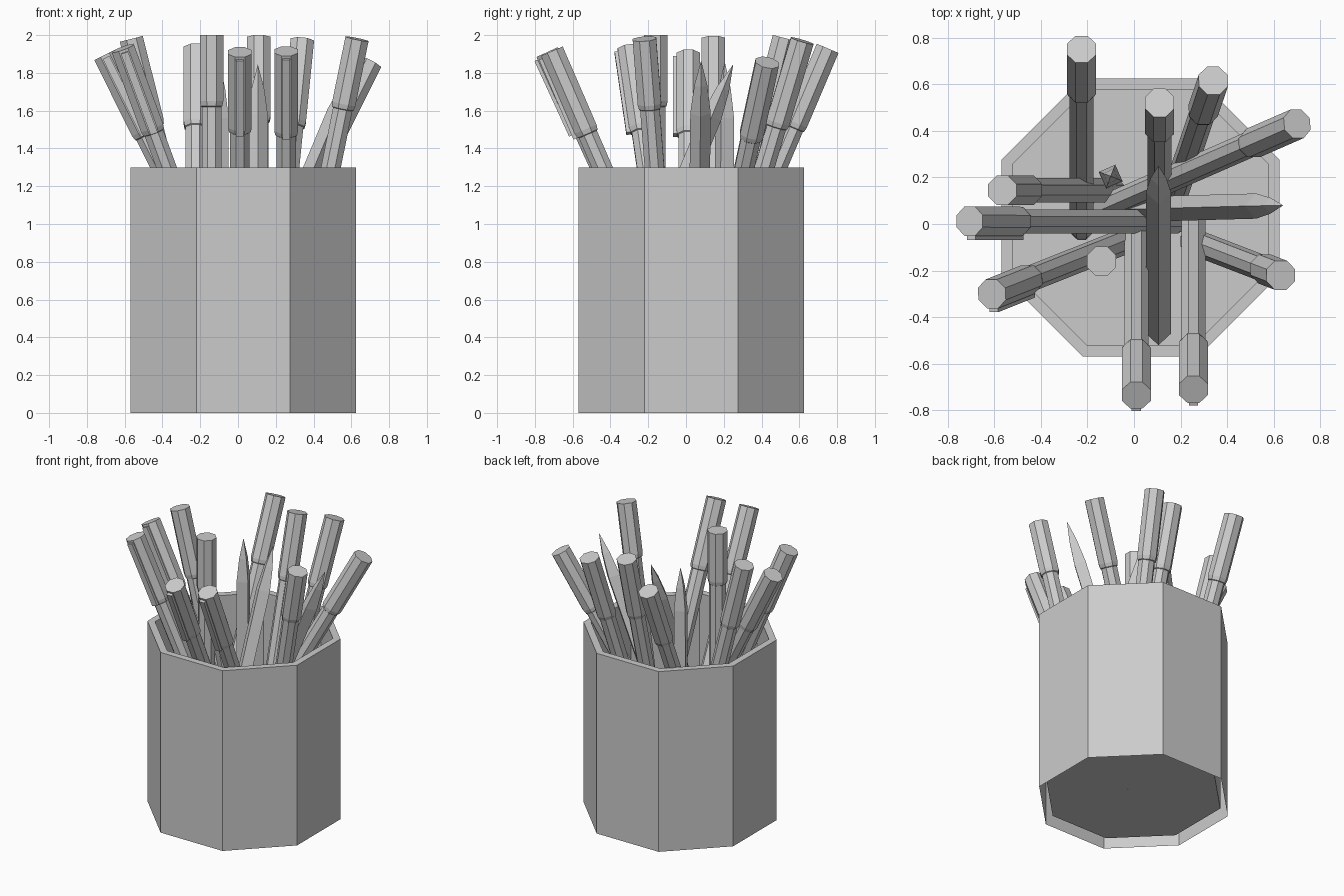
import bpy, bmesh, math
from mathutils import Vector, Matrix

if "Cube" in bpy.data.objects:
    bpy.data.objects.remove(bpy.data.objects["Cube"])


def lathe(bm, profile, sides, phase, mat=Matrix()):
    """Stack polygon rings (radius, z); radius 0 makes a point. Ends are capped."""
    rings = []
    for r, z in profile:
        n = sides if r > 0 else 1
        rings.append([bm.verts.new(mat @ Vector((r * math.cos(phase + 2 * math.pi * i / sides),
                                                 r * math.sin(phase + 2 * math.pi * i / sides), z)))
                      for i in range(n)])
    for a, b in zip(rings, rings[1:]):
        for i in range(sides):
            j = (i + 1) % sides
            if len(b) == 1:
                bm.faces.new((a[i], a[j], b[0]))
            else:
                bm.faces.new((a[i], a[j], b[j], b[i]))
    return rings


def finish(bm, name):
    me = bpy.data.meshes.new(name)
    bm.to_mesh(me)
    bm.free()
    ob = bpy.data.objects.new(name, me)
    bpy.context.collection.objects.link(ob)
    return ob


def frame(base, top):
    """Local frame with z along the stick and -y kept towards the front."""
    base, top = Vector(base), Vector(top)
    z = (top - base).normalized()
    x = Vector((0, 1, 0)).cross(z).normalized()
    y = z.cross(x)
    m = Matrix((x, y, z)).transposed().to_4x4()
    m.translation = base
    return m, (top - base).length


def pen(name, base, top, cap_len, clip):
    m, L = frame(base, top)
    bm = bmesh.new()
    c = L - cap_len
    # barrel, narrow joint groove, then wider cap
    rings = lathe(bm, [(0.045, 0), (0.056, 0.05), (0.056, c), (0.062, c + 0.004),
                       (0.0676, c + 0.03), (0.0676, L)], 8, math.pi / 8, m)
    bm.faces.new(rings[0][::-1])
    bm.faces.new(rings[-1])
    # pocket clip on the front of the cap
    if clip:
        s = Matrix.Diagonal((0.04, 0.022, cap_len - 0.02, 1))
        bmesh.ops.create_cube(bm, size=1, matrix=m @ Matrix.Translation(
            (0, -0.07, L - cap_len / 2 - 0.005)) @ s)
    finish(bm, name)


def pencil(name, base, top, phase):
    m, L = frame(base, top)
    bm = bmesh.new()
    rings = lathe(bm, [(0.054, 0), (0.054, L - 0.3), (0.034, L - 0.14), (0, L)], 4, phase, m)
    bm.faces.new(rings[0][::-1])
    finish(bm, name)


# octagonal cup: outer wall, rim, inner wall and raised floor
bm = bmesh.new()
k = 1 / math.cos(math.pi / 8)
rings = lathe(bm, [(0.597 * k, 0), (0.597 * k, 1.3), (0.55 * k, 1.3), (0.55 * k, 0.05)],
              8, math.pi / 8, Matrix.Translation((0.028, 0.028, 0)))
bm.faces.new(rings[-1])
finish(bm, "cup")

# pens: base point, top point, cap length, clip
PENS = [
    ((-0.225, -0.03, 0.09), (-0.225, 0.75, 1.93), 0.46, False),
    ((0.11, 0.02, 0.06), (0.11, 0.52, 1.985), 0.46, False),
    ((0.15, 0.05, 0.07), (0.34, 0.615, 1.97), 0.48, False),
    ((-0.17, 0.05, 0.11), (0.70, 0.43, 1.855), 0.46, False),
    ((-0.08, 0.145, 0.06), (-0.565, 0.145, 1.98), 0.48, False),
    ((-0.14, -0.16, 0.06), (-0.14, -0.16, 2.0), 0.38, False),
    ((0.19, 0.01, 0.10), (-0.705, 0.012, 1.895), 0.48, True),
    ((0.01, 0.10, 0.09), (0.01, -0.735, 1.91), 0.46, True),
    ((0.255, 0.08, 0.09), (0.255, -0.71, 1.915), 0.48, True),
    ((0.07, -0.03, 0.08), (-0.61, -0.30, 1.93), 0.48, True),
    ((0.24, -0.07, 0.06), (0.63, -0.22, 1.98), 0.38, False),
]
for i, p in enumerate(PENS):
    pen(f"pen_{i + 1}", *p)

# sharpened square sticks, points up
PENCILS = [
    ((0.105, -0.47, 0.10), (0.105, 0.25, 1.845), 0.0),
    ((-0.10, 0.06, 0.10), (0.64, 0.08, 1.865), 0.0),
    ((-0.10, 0.20, 0.06), (-0.10, 0.205, 1.86), 1.2),
]
for i, p in enumerate(PENCILS):
    pencil(f"pencil_{i + 1}", *p)
